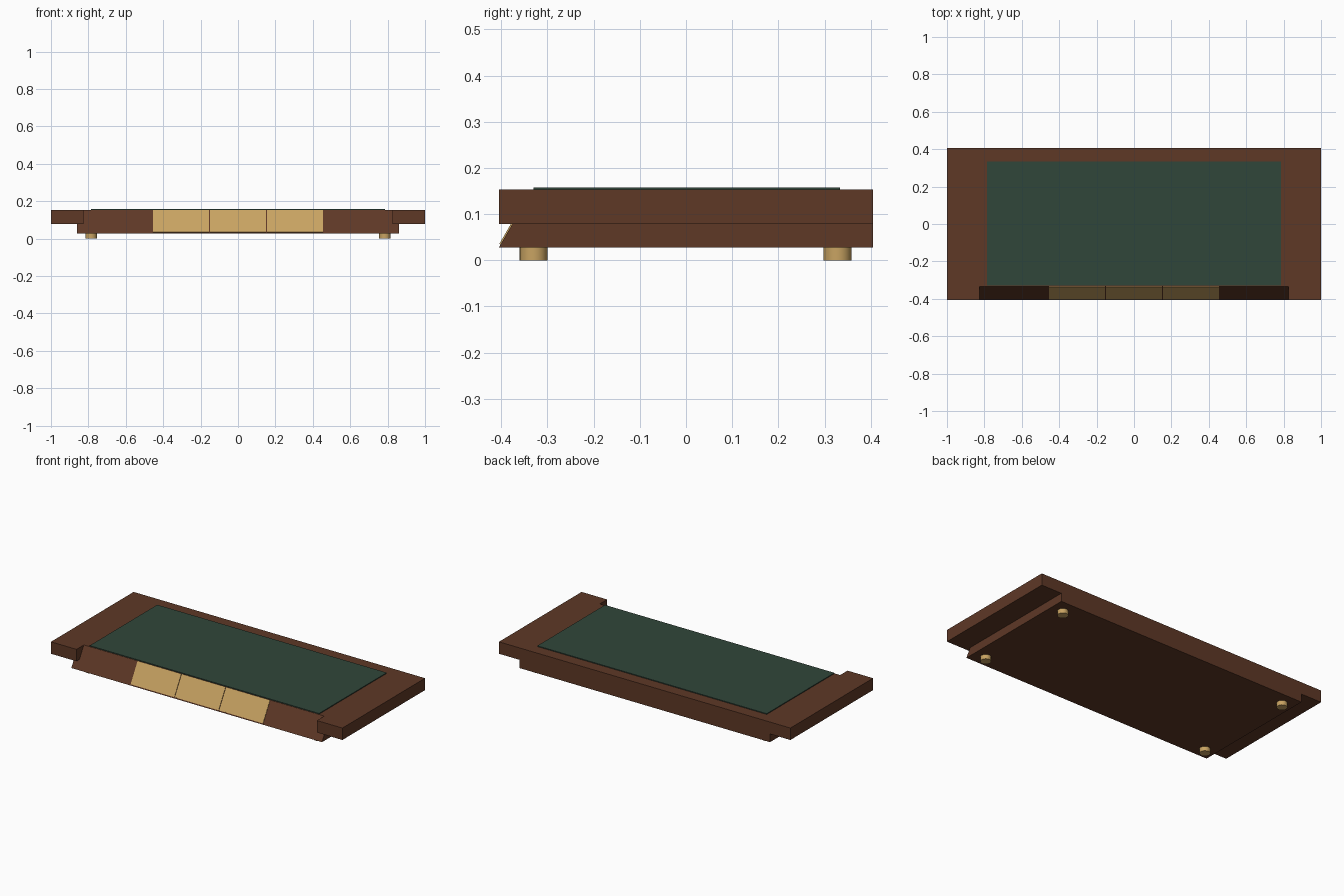
import bpy, bmesh, math
from mathutils import Vector

if "Cube" in bpy.data.objects:
    bpy.data.objects.remove(bpy.data.objects["Cube"])


def material(name, rgb):
    m = bpy.data.materials.new(name)
    m.use_nodes = True
    m.diffuse_color = (*rgb, 1)
    m.node_tree.nodes["Principled BSDF"].inputs["Base Color"].default_value = (*rgb, 1)
    return m


wood = material("dark wood", (0.112, 0.0395, 0.0194))
brass = material("brass", (0.578, 0.366, 0.122))
felt = material("green felt", (0.0296, 0.0612, 0.0423))


def prism(name, profile, x0, x1, mat):
    """Extrude a (y, z) profile along x."""
    bm = bmesh.new()
    face = bm.faces.new([bm.verts.new((x0, y, z)) for y, z in profile])
    new = bmesh.ops.extrude_face_region(bm, geom=[face])["geom"]
    bmesh.ops.translate(bm, vec=(x1 - x0, 0, 0),
                        verts=[v for v in new if isinstance(v, bmesh.types.BMVert)])
    bmesh.ops.recalc_face_normals(bm, faces=bm.faces)
    mesh = bpy.data.meshes.new(name)
    bm.to_mesh(mesh)
    bm.free()
    mesh.materials.append(mat)
    obj = bpy.data.objects.new(name, mesh)
    bpy.context.collection.objects.link(obj)
    return obj


def rect(y0, y1, z0, z1):
    return [(y0, z0), (y1, z0), (y1, z1), (y0, z1)]


DEPTH = 0.405                     # half depth
FLOOR, STEP, TOP = 0.028, 0.079, 0.153
LEAN = math.tan(math.radians(30))


def slope(z):
    """Point of the leaning front at height z."""
    return (-DEPTH + (z - FLOOR) * LEAN, z)


# Lower base with leaning front
prism("base", [slope(FLOOR), (DEPTH, FLOOR), (DEPTH, STEP), slope(STEP)], -0.86, 0.86, wood)

# Table top, cut back between the two front arms
top = prism("table_top", rect(-DEPTH, DEPTH, STEP, TOP), -1, 1, wood)
cutter = prism("front_cutter", [(-0.6, 0), slope(0), slope(0.3), (-0.6, 0.3)], -0.825, 0.825, wood)
cutter.hide_render = True
cut = top.modifiers.new("front cut", "BOOLEAN")
cut.operation = "DIFFERENCE"
cut.solver = "EXACT"
cut.object = cutter
bpy.context.view_layer.objects.active = top
bpy.ops.object.modifier_apply(modifier=cut.name)
bpy.data.objects.remove(cutter)

# Felt writing surface
prism("felt_pad", rect(-0.33, 0.333, TOP, TOP + 0.005), -0.787, 0.787, felt)

# Three brass plates on the leaning front
out = Vector((-math.cos(math.radians(30)), math.sin(math.radians(30)))) * 0.003
low, high = Vector(slope(0.034)), Vector(slope(TOP - 0.001))
for name, x in (("right", -0.304), ("middle", 0), ("left", 0.304)):
    prism(name + "_front_plate", [low, high, high + out, low + out], x - 0.15, x + 0.15, brass)

# Round feet
for side, x in (("right", -0.785), ("left", 0.785)):
    for end, y in (("front", -0.33), ("back", 0.328)):
        bpy.ops.mesh.primitive_cylinder_add(vertices=32, radius=0.03, depth=FLOOR,
                                            location=(x, y, FLOOR / 2))
        foot = bpy.context.object
        foot.name = f"{end}_{side}_foot"
        foot.data.materials.append(brass)
        bpy.ops.object.shade_smooth_by_angle()
